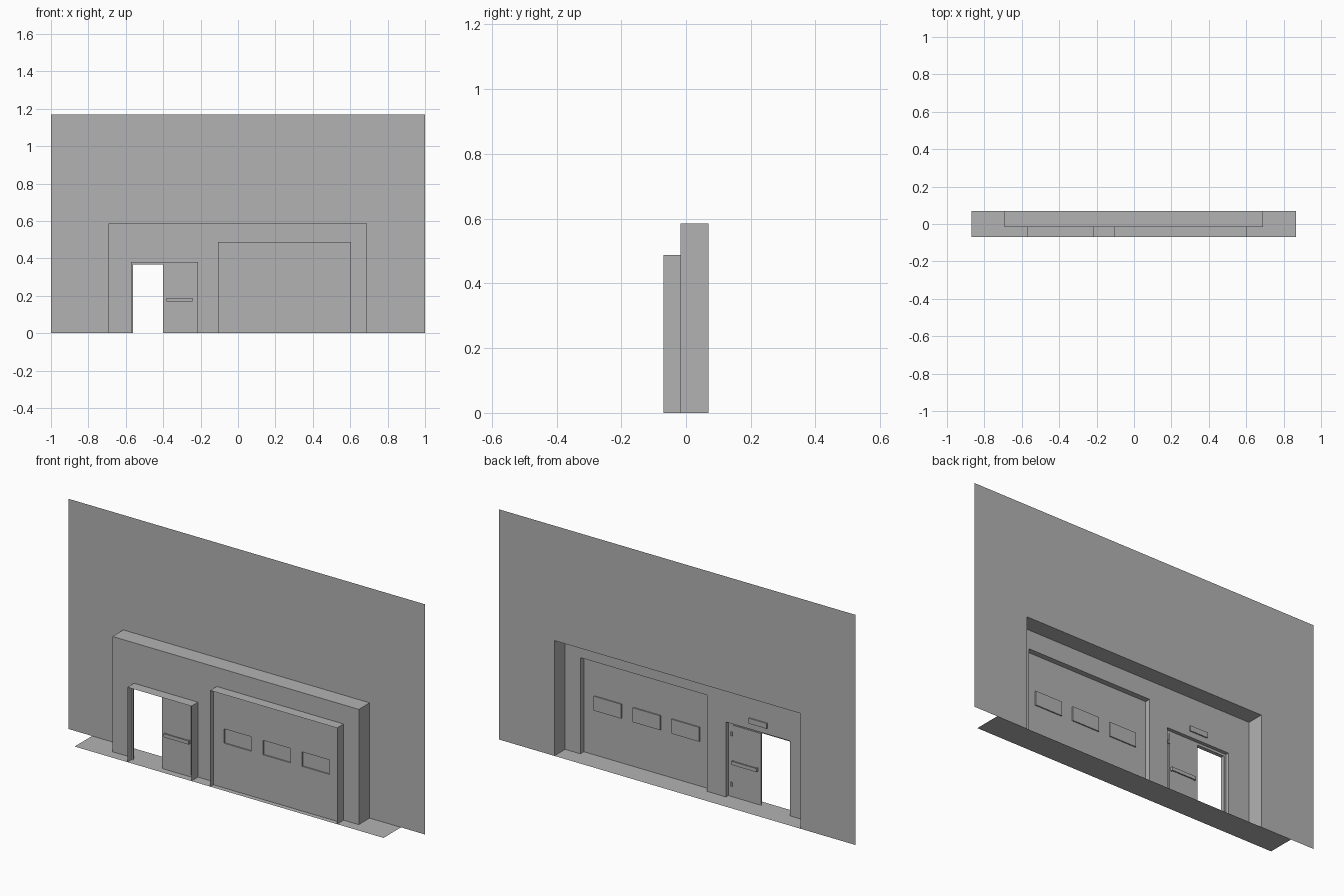
import bpy, bmesh

cube = bpy.data.objects.get("Cube")
if cube:
    bpy.data.objects.remove(cube, do_unlink=True)

# Single flat colour
grey = bpy.data.materials.new("plain_grey")
grey.use_nodes = True
grey.diffuse_color = (0.45, 0.45, 0.45, 1)
grey.node_tree.nodes["Principled BSDF"].inputs["Base Color"].default_value = (0.45, 0.45, 0.45, 1)

# Depths of the main planes, front to back
HOOD, PANEL, LEAF, PORCH, WALL = -0.07, -0.045, -0.035, -0.017, 0.07

# Openings as (left, right, top)
BAY = (-0.693, 0.69, 0.585)
GARAGE = (-0.107, 0.605, 0.488)
DOOR = (-0.572, -0.213, 0.38)
PASSAGE = (-0.561, -0.40, 0.367)


def finish(name, bm):
    mesh = bpy.data.meshes.new(name)
    bm.to_mesh(mesh)
    bm.free()
    mesh.materials.append(grey)
    obj = bpy.data.objects.new(name, mesh)
    bpy.context.collection.objects.link(obj)
    return obj


def arch(opening):
    """Outline of an opening that stands on the ground."""
    left, right, top = opening
    return [(left, 0), (left, top), (right, top), (right, 0)]


def sheet(name, outer, openings, y):
    """Upright sheet with ground-level openings cut from it."""
    left, right, top = outer
    points = [(left, 0)]
    for opening in openings:
        points += arch(opening)
    points += [(right, 0), (right, top), (left, top)]
    bm = bmesh.new()
    bm.faces.new([bm.verts.new((x, y, z)) for x, z in points])
    return finish(name, bm)


def surround(name, opening, y0, y1):
    """Two sides and a top, running from depth y0 to y1."""
    bm = bmesh.new()
    front, back = ([bm.verts.new((x, y, z)) for x, z in arch(opening)] for y in (y0, y1))
    for i in range(3):
        bm.faces.new((front[i], back[i], back[i + 1], front[i + 1]))
    return finish(name, bm)


def box(name, x, y, z):
    bm = bmesh.new()
    bmesh.ops.create_cube(bm, size=1)
    for v in bm.verts:
        v.co = [span[0] if c < 0 else span[1] for c, span in zip(v.co, (x, y, z))]
    return finish(name, bm)


# Building wall and projecting bay
sheet("main_wall", (-1, 1, 1.168), [BAY], WALL)
surround("bay_sides", BAY, PORCH, WALL)
sheet("bay_front", BAY, [DOOR, GARAGE], PORCH)

# Hoods around the two doorways
surround("garage_surround", GARAGE, HOOD, PORCH)
surround("door_surround", DOOR, HOOD, PORCH)

# Garage door with three shallow set-back windows
columns = [GARAGE[0]]
for centre in (0.031, 0.25, 0.469):
    columns += [centre - 0.077, centre + 0.077]
columns.append(GARAGE[1])
rows = [0, 0.227, 0.3, GARAGE[2]]
bm = bmesh.new()
grid = [[bm.verts.new((x, PANEL, z)) for z in rows] for x in columns]
panes = []
for i in range(len(columns) - 1):
    for j in range(len(rows) - 1):
        face = bm.faces.new((grid[i][j], grid[i + 1][j], grid[i + 1][j + 1], grid[i][j + 1]))
        if j == 1 and i % 2 == 1:
            panes.append(face)
pushed = bmesh.ops.extrude_discrete_faces(bm, faces=panes)["faces"]
bmesh.ops.translate(bm, vec=(0, 0.006, 0), verts=[v for f in pushed for v in f.verts])
finish("garage_door", bm)

# Double doorway: one side open, one closed leaf
sheet("door_frame", DOOR, [PASSAGE], LEAF)
box("door_leaf", (-0.40, -0.237), (LEAF - 0.004, LEAF + 0.004), (0.012, 0.366))
for side, label in ((-1, "outer"), (1, "inner")):
    face = LEAF + side * 0.004
    tip = LEAF + side * 0.016
    box(label + "_push_bar", (-0.382, -0.242), sorted((tip - side * 0.006, tip)), (0.17, 0.188))
    for x in (-0.382, -0.248):
        box(label + "_bar_bracket", (x, x + 0.006), sorted((face, tip)), (0.17, 0.188))

# Hinges on the inner side
for z in (0.055, 0.31):
    box("hinge", (-0.238, -0.23), (LEAF, LEAF + 0.007), (z, z + 0.02))

# Sign plate above the doorway, inside
box("inner_sign_plate", (-0.445, -0.343), (PORCH, PORCH + 0.006), (0.41, 0.437))

# Ground strip
bm = bmesh.new()
bm.faces.new([bm.verts.new((x, y, 0)) for x, y in
              ((-0.868, HOOD), (0.866, HOOD), (0.866, WALL), (-0.868, WALL))])
finish("ground_strip", bm)
